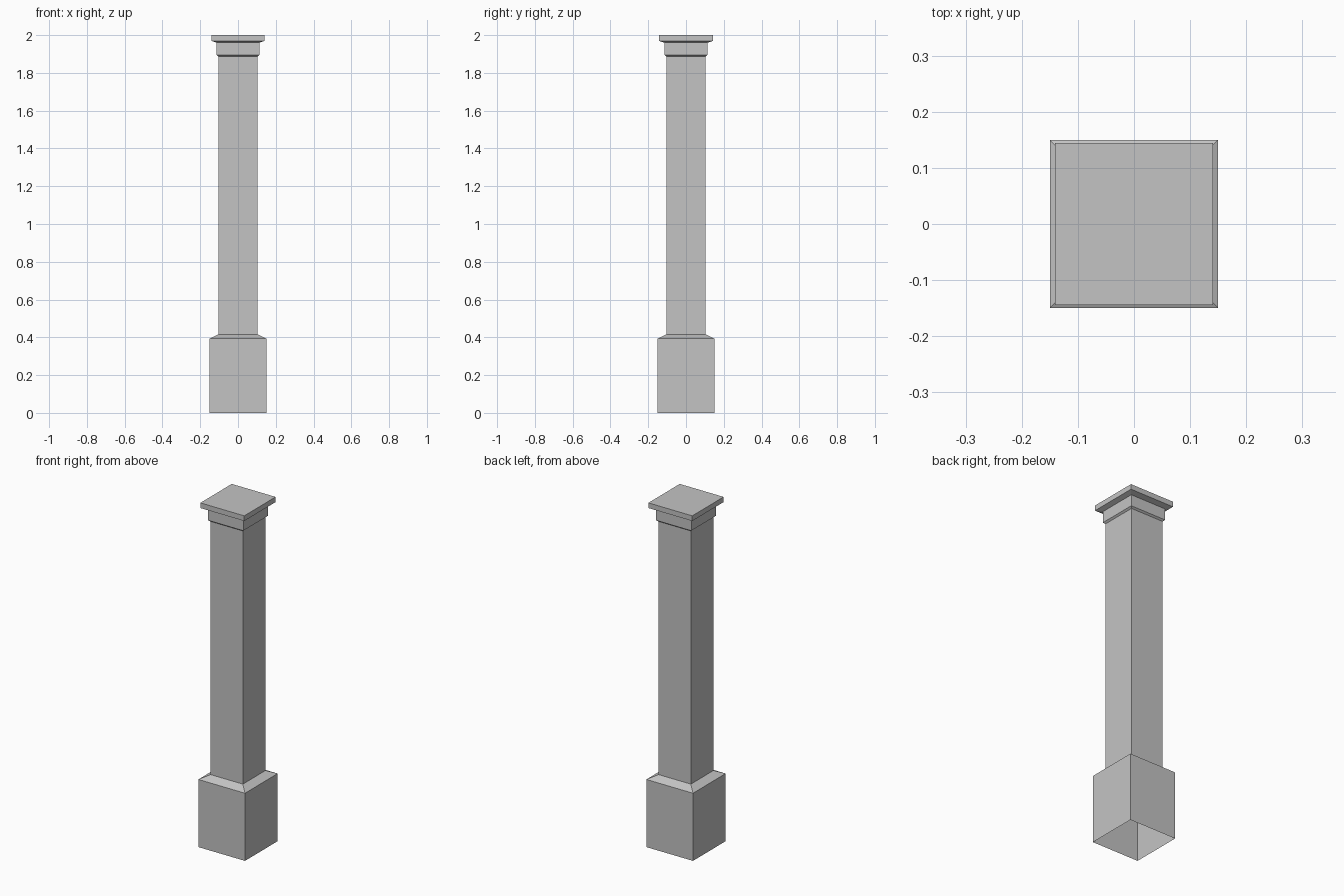
import bpy
import bmesh

cube = bpy.data.objects.get("Cube")
if cube:
    bpy.data.objects.remove(cube, do_unlink=True)

stone = bpy.data.materials.new("grey_stone")
stone.use_nodes = True
colour = (0.55, 0.55, 0.55, 1)
stone.diffuse_color = colour
stone.node_tree.nodes["Principled BSDF"].inputs["Base Color"].default_value = colour


def square_shell(name, profile, cap_top=False):
    """Skin square rings given as (half width, half depth, height), bottom to top."""
    bm = bmesh.new()
    rings = []
    for hx, hy, z in profile:
        corners = ((-1, -1), (1, -1), (1, 1), (-1, 1))
        rings.append([bm.verts.new((sx * hx, sy * hy, z)) for sx, sy in corners])
    for low, high in zip(rings, rings[1:]):
        for i in range(4):
            j = (i + 1) % 4
            bm.faces.new((low[i], low[j], high[j], high[i]))
    if cap_top:
        bm.faces.new(rings[-1])
    mesh = bpy.data.meshes.new(name)
    bm.to_mesh(mesh)
    bm.free()
    mesh.materials.append(stone)
    obj = bpy.data.objects.new(name, mesh)
    bpy.context.collection.objects.link(obj)
    return obj


SHAFT = 0.104
BLOCK = 0.114

# Hollow pedestal, open underneath, with a sloped shoulder
square_shell("pedestal", [(0.15, 0.15, 0), (0.15, 0.15, 0.393), (SHAFT, SHAFT, 0.416)])

# Straight square shaft
square_shell("shaft", [(SHAFT, SHAFT, 0.416), (SHAFT, SHAFT, 1.887)])

# Capital: block with a flared underside, then the overhanging top slab
square_shell("capital", [
    (SHAFT, SHAFT, 1.887),
    (BLOCK, BLOCK, 1.895),
    (BLOCK, BLOCK, 1.96),
    (0.141, 0.144, 1.97),
    (0.141, 0.144, 2.0),
], cap_top=True)
